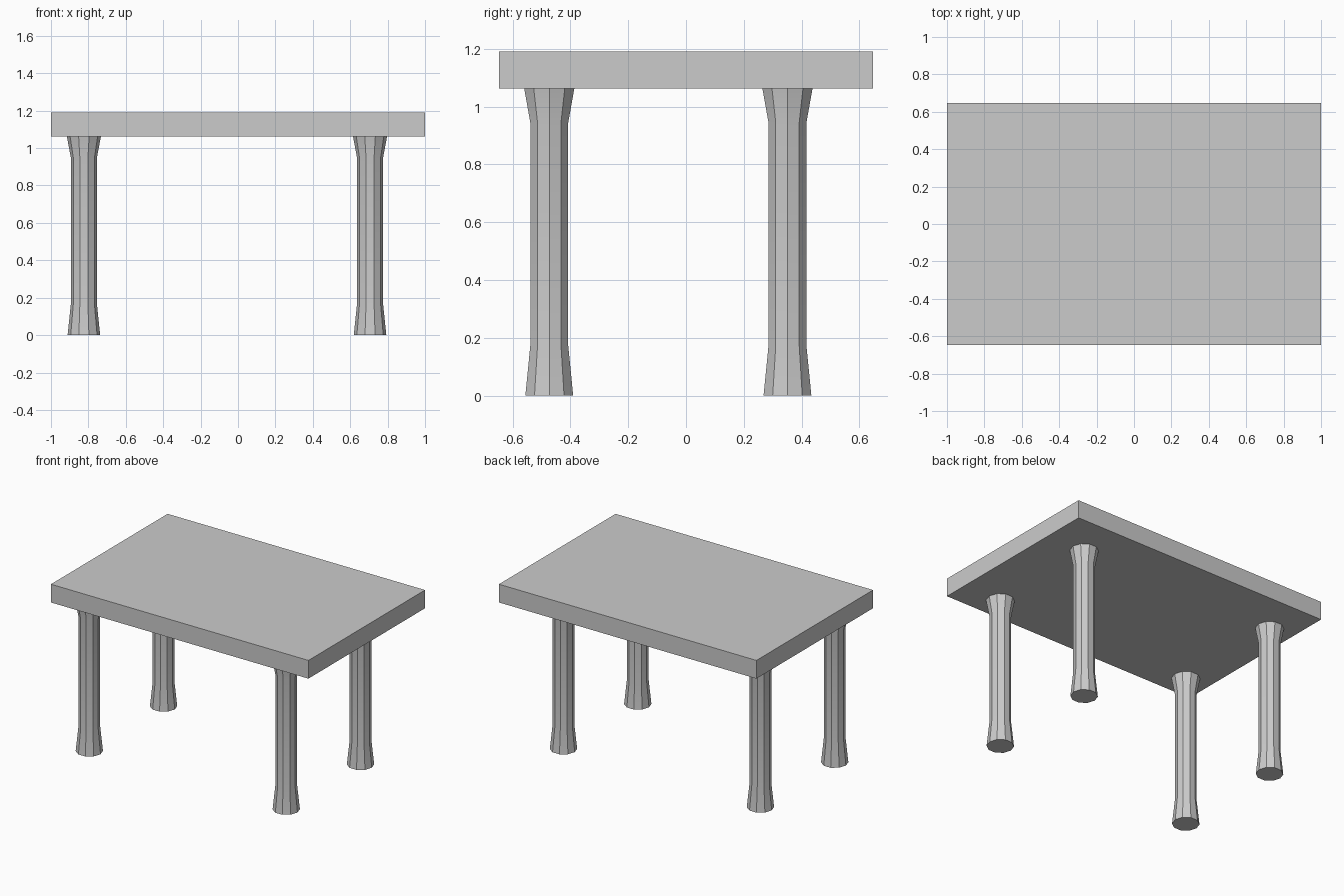
import bpy, bmesh, math

cube = bpy.data.objects.get("Cube")
if cube:
    bpy.data.objects.remove(cube, do_unlink=True)

# Single grey material
grey = bpy.data.materials.new("plain_grey")
grey.use_nodes = True
colour = (0.6, 0.6, 0.6, 1)
grey.diffuse_color = colour
grey.node_tree.nodes["Principled BSDF"].inputs["Base Color"].default_value = colour

SIDES = 10
LEG_PROFILE = [(0.087, 0), (0.069, 0.173), (0.069, 0.945), (0.091, 1.062)]  # radius, height
TOP_BASE, TOP_HEIGHT = 1.062, 1.19


def add_object(name, bm):
    bmesh.ops.recalc_face_normals(bm, faces=bm.faces)
    mesh = bpy.data.meshes.new(name)
    bm.to_mesh(mesh)
    bm.free()
    mesh.materials.append(grey)
    obj = bpy.data.objects.new(name, mesh)
    bpy.context.collection.objects.link(obj)
    return obj


def add_leg(name, x, y):
    """Ten-sided column with flared foot and head."""
    bm = bmesh.new()
    angles = [math.tau * i / SIDES for i in range(SIDES)]
    rings = [[bm.verts.new((r * math.cos(a), r * math.sin(a), z)) for a in angles]
             for r, z in LEG_PROFILE]
    for low, high in zip(rings, rings[1:]):
        for i in range(SIDES):
            j = (i + 1) % SIDES
            bm.faces.new((low[i], low[j], high[j], high[i]))
    bm.faces.new(rings[0])
    bm.faces.new(rings[-1])
    leg = add_object(name, bm)
    leg.location = (x, y, 0)
    # Soften the flare but keep the facets crisp
    bpy.ops.object.select_all(action="DESELECT")
    leg.select_set(True)
    bpy.context.view_layer.objects.active = leg
    bpy.ops.object.shade_smooth_by_angle(angle=math.radians(30))


# Table top slab
bm = bmesh.new()
bmesh.ops.create_cube(bm, size=1)
bmesh.ops.scale(bm, vec=(2, 1.294, TOP_HEIGHT - TOP_BASE), verts=bm.verts)
add_object("table_top", bm).location.z = (TOP_BASE + TOP_HEIGHT) / 2

# Four legs, set slightly off centre
for side, x in (("right", -0.824), ("left", 0.706)):
    for end, y in (("front", -0.473), ("back", 0.351)):
        add_leg(f"{end}_{side}_leg", x, y)
